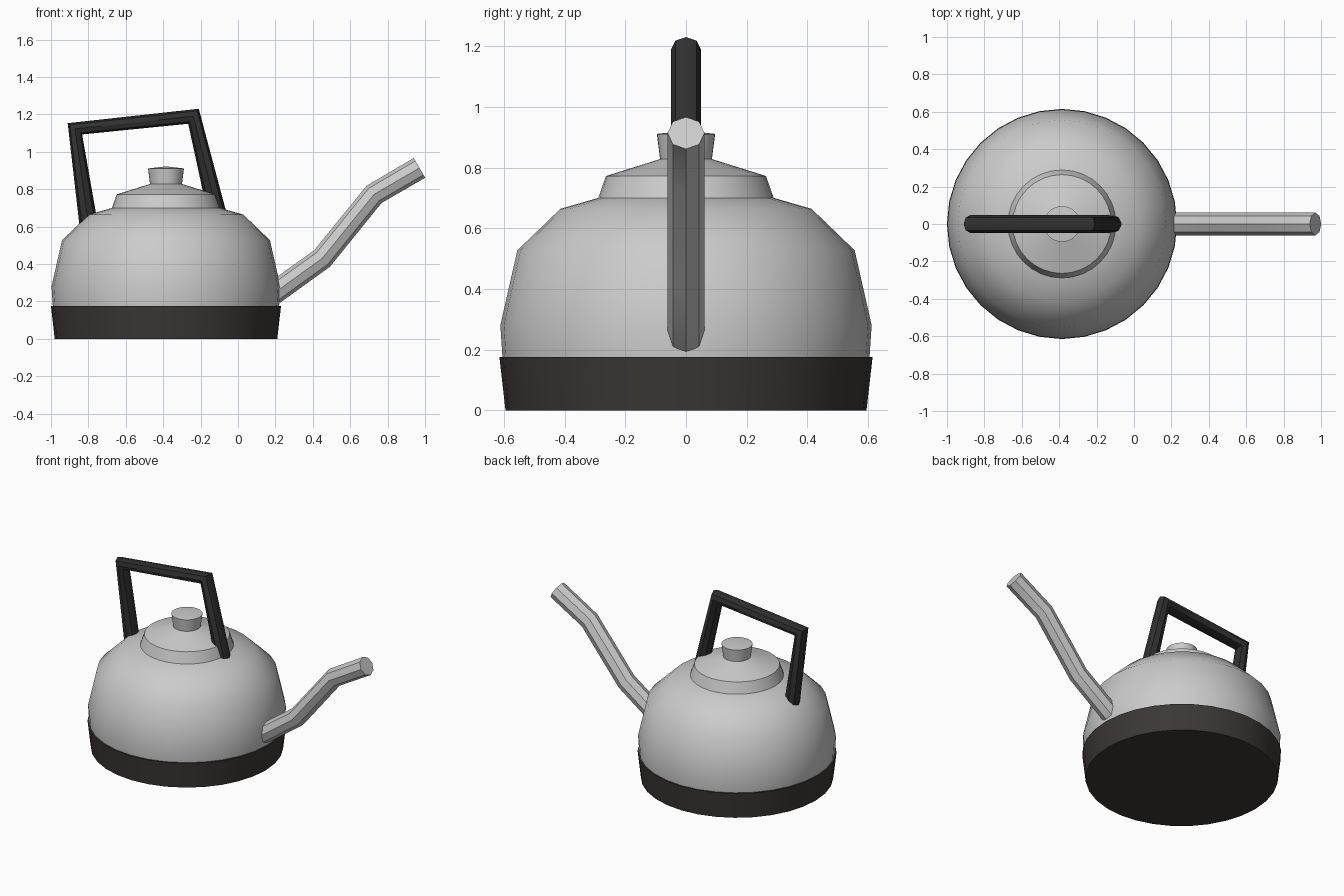
import bpy, bmesh, math
from mathutils import Vector

if "Cube" in bpy.data.objects:
    bpy.data.objects.remove(bpy.data.objects["Cube"])

CX = -0.385  # axis of the round body


def material(name, rgb):
    m = bpy.data.materials.new(name)
    m.diffuse_color = (*rgb, 1)
    m.use_nodes = True
    m.node_tree.nodes["Principled BSDF"].inputs["Base Color"].default_value = m.diffuse_color
    return m


def finish(ob, mat):
    if mat:
        ob.data.materials.append(mat)
    bpy.ops.object.select_all(action='DESELECT')
    ob.select_set(True)
    bpy.context.view_layer.objects.active = ob
    bpy.ops.object.shade_smooth_by_angle(angle=math.radians(42))


def lathe(name, profile, mat=None, sides=32):
    """Revolve (radius, z) points around the body axis; radius 0 makes a pole."""
    bm = bmesh.new()
    verts = [bm.verts.new((r, 0, z)) for r, z in profile]
    edges = [bm.edges.new(pair) for pair in zip(verts, verts[1:])]
    bmesh.ops.spin(bm, geom=verts + edges, cent=(0, 0, 0), axis=(0, 0, 1),
                   angle=2 * math.pi, steps=sides)
    bmesh.ops.remove_doubles(bm, verts=bm.verts, dist=1e-5)
    bmesh.ops.recalc_face_normals(bm, faces=bm.faces)
    me = bpy.data.meshes.new(name)
    bm.to_mesh(me)
    bm.free()
    ob = bpy.data.objects.new(name, me)
    ob.location.x = CX
    bpy.context.collection.objects.link(ob)
    finish(ob, mat)


def tube(name, path, radius, mat=None, sides=8):
    """Tube along (x, z) points in the y = 0 plane, equal rings at each bend."""
    pts = [Vector((x, 0, z)) for x, z in path]
    dirs = [(b - a).normalized() for a, b in zip(pts, pts[1:])]
    bm = bmesh.new()
    rings = []
    for i, p in enumerate(pts):
        d = (dirs[max(i - 1, 0)] + dirs[min(i, len(dirs) - 1)]).normalized()
        up = Vector((-d.z, 0, d.x))
        rings.append([bm.verts.new(p + radius * (math.cos(a) * up + math.sin(a) * Vector((0, 1, 0))))
                      for a in (2 * math.pi * k / sides for k in range(sides))])
    for r0, r1 in zip(rings, rings[1:]):
        for k in range(sides):
            n = (k + 1) % sides
            bm.faces.new((r0[k], r0[n], r1[n], r1[k]))
    bm.faces.new(rings[0])
    bm.faces.new(rings[-1])
    bmesh.ops.recalc_face_normals(bm, faces=bm.faces)
    me = bpy.data.meshes.new(name)
    bm.to_mesh(me)
    bm.free()
    ob = bpy.data.objects.new(name, me)
    bpy.context.collection.objects.link(ob)
    finish(ob, mat)


base_dark = material("base_dark", (0.045, 0.038, 0.035))
handle_dark = material("handle_dark", (0.03, 0.03, 0.03))

# base ring, body, lid and knob
lathe("base", [(0, 0), (0.595, 0), (0.615, 0.175), (0.605, 0.175)], base_dark)
lathe("body", [(0.605, 0.175), (0.612, 0.28), (0.556, 0.527), (0.414, 0.664), (0.289, 0.70)])
lathe("lid", [(0.289, 0.70), (0.264, 0.772), (0.0855, 0.828)])
lathe("knob", [(0.0855, 0.828), (0.096, 0.911), (0, 0.922)])

# spout and handle
tube("spout", [(0.19, 0.243), (0.45, 0.43), (0.727, 0.772), (0.97, 0.914)], 0.061)
tube("handle", [(-0.80, 0.62), (-0.872, 1.123), (-0.238, 1.19), (-0.114, 0.68)], 0.049, handle_dark)
